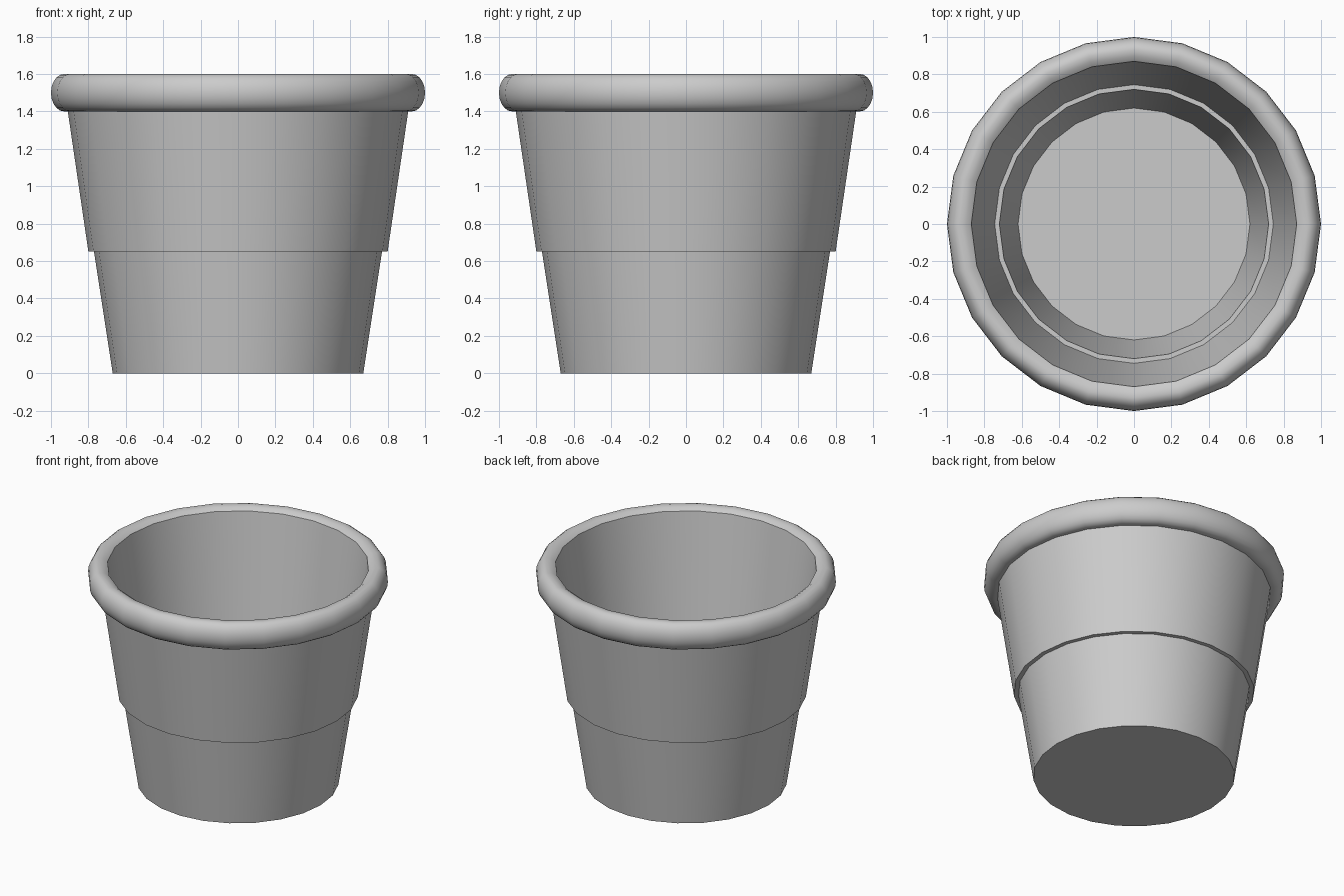
import bpy, bmesh, math
from mathutils import Vector

SIDES = 24

cube = bpy.data.objects.get("Cube")
if cube:
    bpy.data.objects.remove(cube, do_unlink=True)

# Plain grey material
grey = bpy.data.materials.new("pot grey")
grey.use_nodes = True
colour = (0.6, 0.6, 0.6, 1)
grey.diffuse_color = colour
grey.node_tree.nodes["Principled BSDF"].inputs["Base Color"].default_value = colour


def lathe(name, profile):
    """Spin an (r, z) profile, listed from outside bottom to inside floor."""
    bm = bmesh.new()
    verts = [bm.verts.new((r, 0, z)) for r, z in profile]
    edges = [bm.edges.new(pair) for pair in zip(verts, verts[1:])]
    bmesh.ops.spin(bm, geom=verts + edges, cent=(0, 0, 0), axis=(0, 0, 1),
                   angle=math.tau, steps=SIDES, use_duplicate=False)
    bmesh.ops.remove_doubles(bm, verts=bm.verts, dist=0.0005)
    bmesh.ops.dissolve_degenerate(bm, edges=bm.edges, dist=0.0001)
    bmesh.ops.recalc_face_normals(bm, faces=bm.faces)
    mesh = bpy.data.meshes.new(name)
    bm.to_mesh(mesh)
    bm.free()
    mesh.materials.append(grey)
    obj = bpy.data.objects.new(name, mesh)
    bpy.context.collection.objects.link(obj)
    bpy.ops.object.select_all(action="DESELECT")
    obj.select_set(True)
    bpy.context.view_layer.objects.active = obj
    bpy.ops.object.shade_smooth_by_angle(angle=math.radians(30))
    return obj


# Outer wall with its step
outside = [(0, 0), (0.67, 0), (0.77, 0.65), (0.8, 0.65), (0.91, 1.4)]

# Rolled rim
rim = []
for i in range(11):
    a = math.radians(-90 + 18 * i)
    rim.append((0.93 + 0.07 * math.cos(a), 1.5 + 0.1 * math.sin(a)))
rim += [(0.897, 1.594), (0.87, 1.575)]

# Inner wall, ledge and floor
inside = [(0.745, 0.7), (0.72, 0.7), (0.62, 0.05), (0, 0.05)]

lathe("plant_pot", outside + rim + inside)
